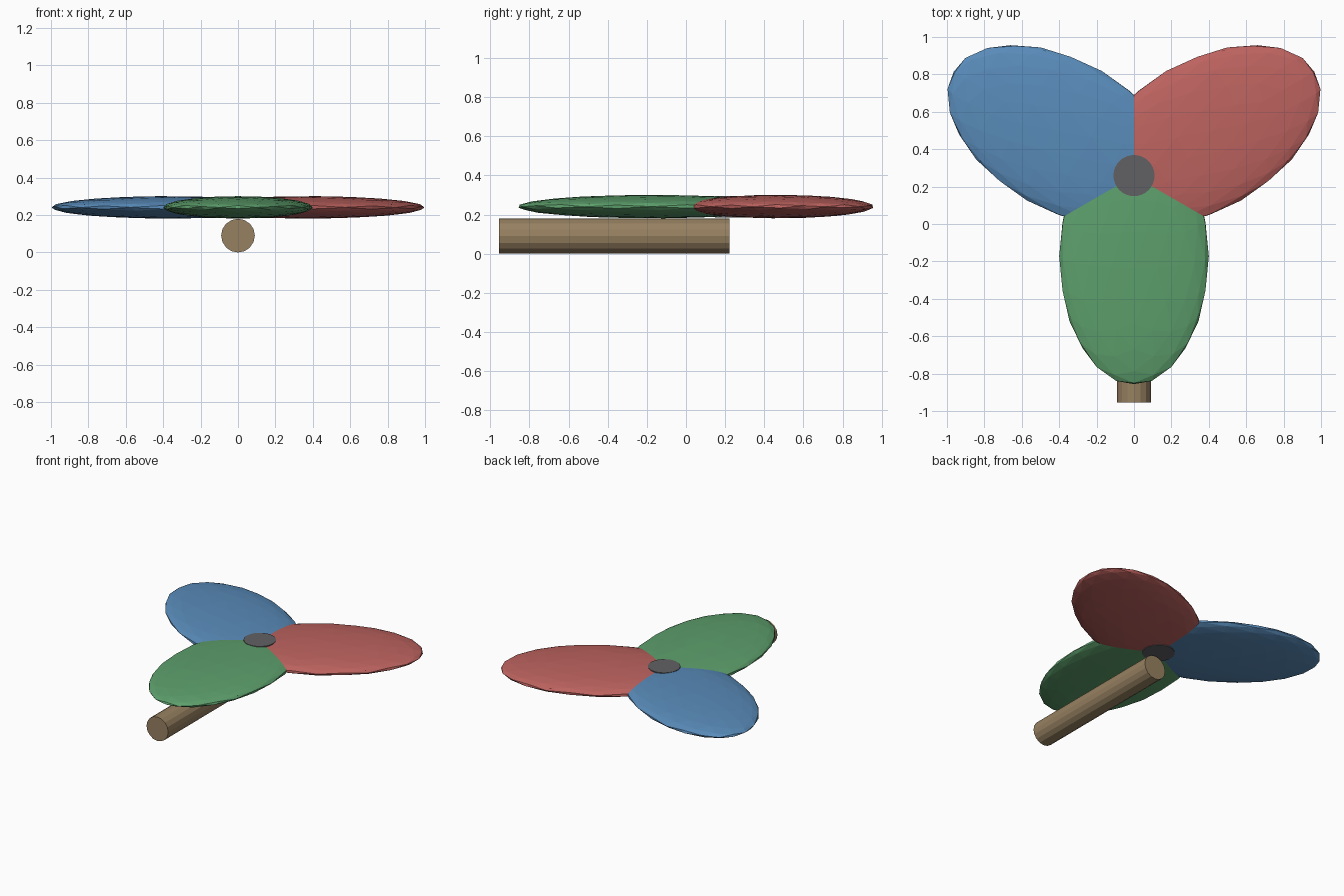
import bpy
from math import radians, sin, cos, pi, atan
from mathutils import Matrix

if "Cube" in bpy.data.objects:
    bpy.data.objects.remove(bpy.data.objects["Cube"])

HUB_Y = 0.257      # where the three blades meet
MID_Z = 0.241      # blade mid-plane


def finish(name, color):
    ob = bpy.context.object
    ob.name = name
    mat = bpy.data.materials.new(name + "_paint")
    mat.diffuse_color = (*color, 1)
    mat.use_nodes = True
    mat.node_tree.nodes["Principled BSDF"].inputs["Base Color"].default_value = mat.diffuse_color
    ob.data.materials.append(mat)
    return ob


# three flattened icosphere blades, 120 degrees apart
# (each sphere is tipped so its facets are symmetric about the blade axes)
tip = Matrix.Rotation(atan(2) / 2, 4, 'Y')
squash = Matrix.Diagonal((0.686, 0.4, 0.06, 1))
blades = [
    ("front_blade", -90, (0.11, 0.35, 0.15)),
    ("right_blade", 30, (0.51, 0.125, 0.115)),
    ("left_blade", 150, (0.10, 0.26, 0.49)),
]
for name, deg, color in blades:
    a = radians(deg)
    bpy.ops.mesh.primitive_ico_sphere_add(
        subdivisions=3, radius=1,
        location=(0.43 * cos(a), HUB_Y + 0.43 * sin(a), MID_Z), rotation=(0, 0, a))
    blade = finish(name, color)
    blade.data.transform(squash @ tip)

# hub disc through the joint
bpy.ops.mesh.primitive_cylinder_add(
    vertices=32, radius=0.11, depth=0.11, location=(0, HUB_Y + 0.002, MID_Z))
finish("hub", (0.12, 0.12, 0.13))

# round stem lying along y under the blades
bpy.ops.mesh.primitive_cylinder_add(
    vertices=16, radius=0.09, depth=1.177,
    location=(0, -0.3665, 0.09), rotation=(pi / 2, 0, 0))
finish("stem", (0.31, 0.22, 0.12))
